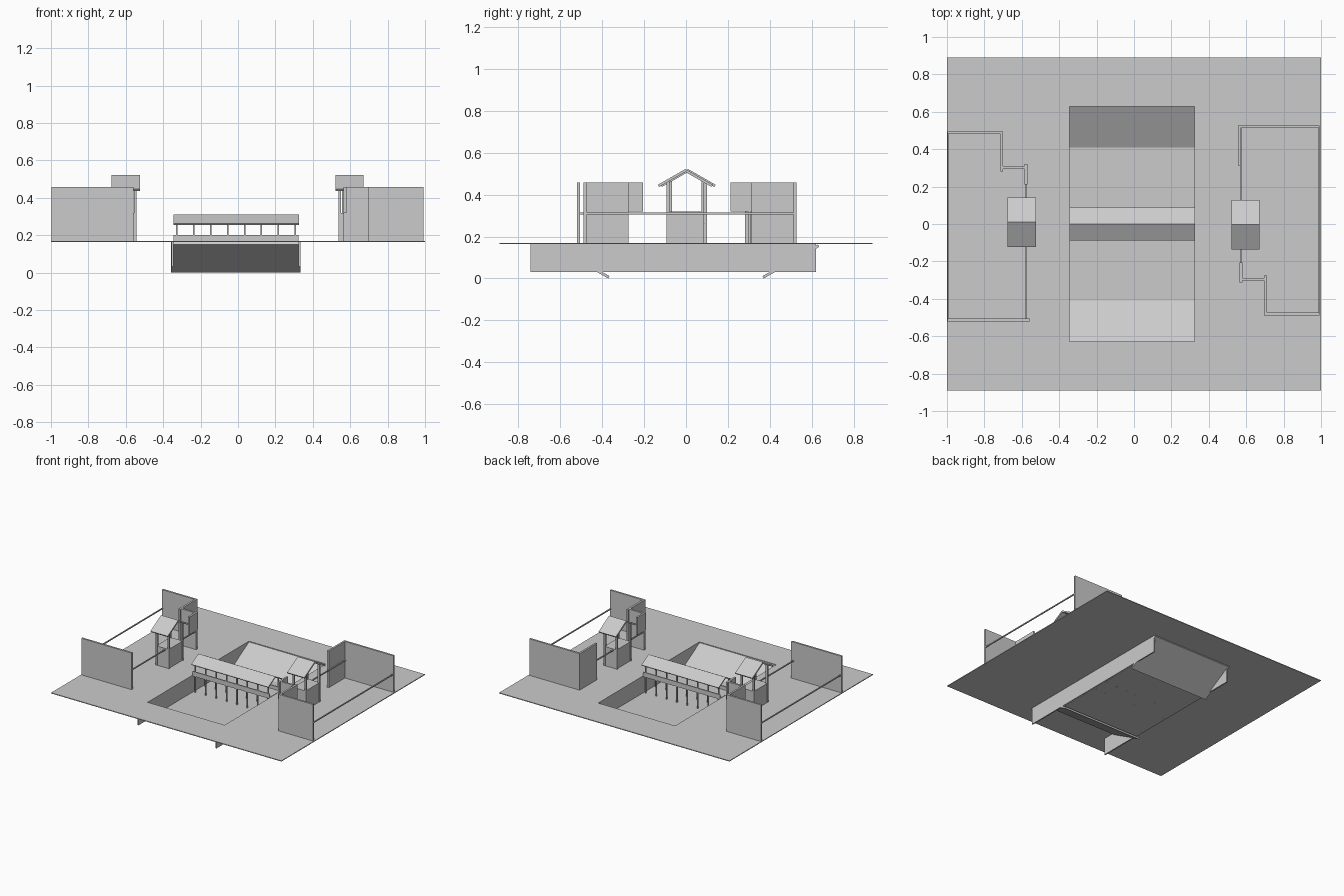
import bpy

if "Cube" in bpy.data.objects:
    bpy.data.objects.remove(bpy.data.objects["Cube"])

G = 0.170       # ground top
TOP = 0.457     # wall top


def prism(name, profile, x0, x1):
    """Extrude a closed (y, z) profile along x."""
    n = len(profile)
    verts = [(x, y, z) for x in (x0, x1) for y, z in profile]
    faces = [tuple(range(n))[::-1], tuple(range(n, 2 * n))]
    faces += [(i, (i + 1) % n, n + (i + 1) % n, n + i) for i in range(n)]
    me = bpy.data.meshes.new(name)
    me.from_pydata(verts, [], faces)
    ob = bpy.data.objects.new(name, me)
    bpy.context.collection.objects.link(ob)
    return ob


def box(name, x0, x1, y0, y1, z0, z1):
    x0, x1 = sorted((x0, x1))
    y0, y1 = sorted((y0, y1))
    return prism(name, [(y0, z0), (y1, z0), (y1, z1), (y0, z1)], x0, x1)


def gable(name, x0, x1, yc, half, z_eave, z_ridge, t):
    """Two sloped slabs meeting at a ridge along x."""
    prism(name, [(yc - half, z_eave), (yc, z_ridge - t), (yc + half, z_eave),
                 (yc + half + t * 0.5, z_eave + t * 0.7), (yc, z_ridge),
                 (yc - half - t * 0.5, z_eave + t * 0.7)][::-1], x0, x1)


# Ground sheet around the pit
PX0, PX1, PY = -0.345, 0.323, 0.628
box("ground_left", -1, PX0, -0.89, 0.89, 0.164, G)
box("ground_right", PX1, 1, -0.89, 0.89, 0.164, G)
box("ground_front", PX0, PX1, -0.89, -PY, 0.164, G)
box("ground_back", PX0, PX1, PY, 0.89, 0.164, G)

# Pit: side walls, floor and sloped ends
box("pit_wall_left", PX0 - 0.01, PX0, -0.742, 0.62, 0.032, 0.165)
box("pit_wall_right", PX1, PX1 + 0.01, -0.742, 0.62, 0.032, 0.165)
box("pit_floor", PX0, PX1, -0.42, 0.42, 0.031, 0.037)
for s, side in ((-1, "front"), (1, "back")):
    ramp = [(0.63, 0.163), (0.365, 0.0115), (0.371, 0), (0.636, 0.151)]
    prism("pit_ramp_" + side, [(s * y, z) for y, z in ramp][::s],
          PX0 - 0.013, PX1 + 0.01)

# Covered bridge across the pit
box("bridge_deck", PX0, PX1, -0.07, 0.07, 0.163, 0.173)
for s in (-1, 1):
    box("bridge_rail", PX0, PX1, s * 0.062, s * 0.07, 0.165, 0.2)
    for i in range(8):
        x = -0.327 + i * 0.0905
        box("bridge_post", x - 0.004, x + 0.004, s * 0.058, s * 0.066, 0.03, 0.268)
gable("bridge_roof", PX0, PX1 + 0.002, 0, 0.084, 0.255, 0.312, 0.01)


def left(x, y):
    return x, y


def right(x, y):
    return -0.005 - x, 0.007 - y


# Gate towers and stepped walls; the right side is the left one turned half round
for side, f in (("left", left), ("right", right)):
    def part(name, x0, x1, y0, y1, z0, z1):
        (a, c), (b, d) = f(x0, y0), f(x1, y1)
        box(side + "_" + name, a, b, c, d, z0, z1)

    # Tower body, corner posts and roof
    yc = 0.01
    part("tower_body", -0.657, -0.548, yc - 0.088, yc + 0.088, G, 0.32)
    for x in (-0.66, -0.557):
        for y in (yc - 0.09, yc + 0.076):
            part("tower_post", x, x + 0.014, y, y + 0.014, G, 0.467)
    (a, c), (b, _) = f(-0.675, yc), f(-0.525, yc)
    gable(side + "_tower_roof", min(a, b), max(a, b), c, 0.125, 0.437, 0.522, 0.014)

    # Stepped wall
    part("wall_outer", -0.997, -0.70, 0.48, 0.495, G, TOP)
    part("wall_step", -0.715, -0.70, 0.282, 0.495, G, TOP)
    part("wall_inner", -0.715, -0.57, 0.295, 0.31, G, TOP)
    part("wall_hanging", -0.585, -0.57, 0.212, 0.32, 0.32, TOP)
    # Straight wall
    part("wall_straight", -0.997, -0.56, -0.52, -0.505, G, TOP)
    # Thin beams
    part("beam_front", -0.583, -0.575, -0.51, -0.08, 0.306, 0.314)
    part("beam_back", -0.583, -0.575, 0.1, 0.3, 0.306, 0.314)
    part("beam_outer", -0.997, -0.989, -0.51, 0.49, 0.306, 0.314)

# Return on the right rear wall
box("right_wall_return", 0.555, 0.57, 0.312, 0.52, G, TOP)
